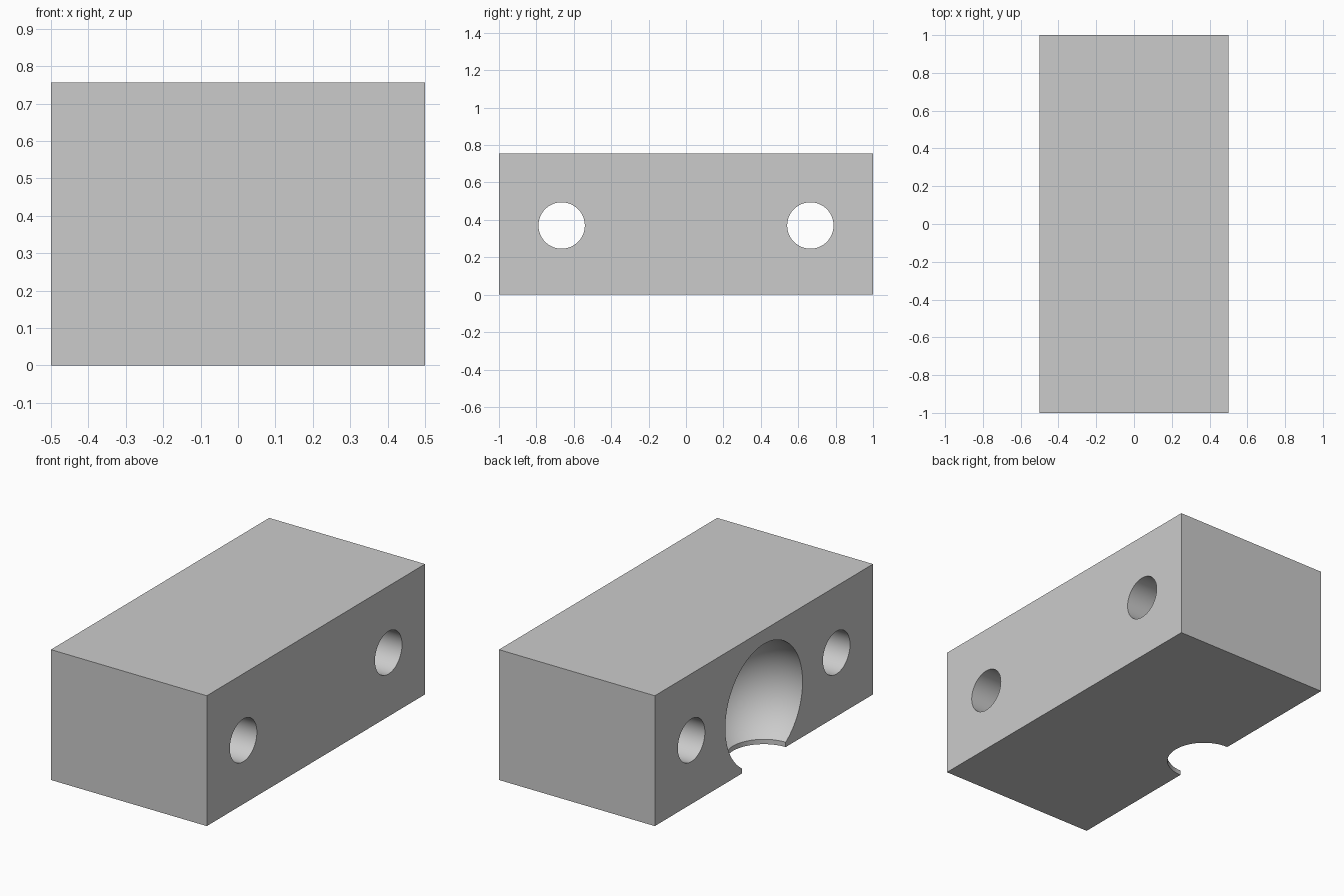
import bpy
import math

cube = bpy.data.objects.get("Cube")
if cube:
    bpy.data.objects.remove(cube, do_unlink=True)

WIDTH, LENGTH, HEIGHT = 1.0, 2.0, 0.756

grey = bpy.data.materials.new("plain grey")
grey.use_nodes = True
grey.diffuse_color = (0.6, 0.6, 0.6, 1)
grey.node_tree.nodes["Principled BSDF"].inputs["Base Color"].default_value = (0.6, 0.6, 0.6, 1)

# Solid block
bpy.ops.mesh.primitive_cube_add(size=1, location=(0, 0, HEIGHT / 2))
block = bpy.context.object
block.name = "block"
block.scale = (WIDTH, LENGTH, HEIGHT)
bpy.ops.object.transform_apply(location=True, rotation=False, scale=True)
block.data.materials.append(grey)


def carve(name):
    """Subtract the active object from the block, then remove it."""
    cutter = bpy.context.object
    cutter.name = name
    cutter.hide_render = True
    cutter.data.materials.append(grey)
    bpy.context.view_layer.objects.active = block
    cut = block.modifiers.new(name, 'BOOLEAN')
    cut.operation = 'DIFFERENCE'
    cut.solver = 'EXACT'
    cut.object = cutter
    bpy.ops.object.modifier_apply(modifier=cut.name)
    bpy.data.objects.remove(cutter, do_unlink=True)


# Two bolt holes running across the block
for side in (-1, 1):
    bpy.ops.mesh.primitive_cylinder_add(
        vertices=64, radius=0.124, depth=WIDTH * 2,
        location=(0, side * 0.665, 0.37), rotation=(0, math.pi / 2, 0))
    carve("bolt_hole")

# Hemispherical pocket in the right side
bpy.ops.mesh.primitive_uv_sphere_add(
    segments=96, ring_count=48, radius=0.354,
    location=(-WIDTH / 2, 0, 0.32), rotation=(0, math.pi / 2, 0))
carve("round_pocket")

# Half-round opening from the pocket through the base
bpy.ops.mesh.primitive_cylinder_add(
    vertices=64, radius=0.2, depth=0.4, location=(-WIDTH / 2, 0, 0))
carve("base_opening")

# Smooth curved walls, crisp edges
bpy.ops.object.select_all(action='DESELECT')
block.select_set(True)
bpy.context.view_layer.objects.active = block
bpy.ops.object.shade_smooth_by_angle(angle=math.radians(25))
